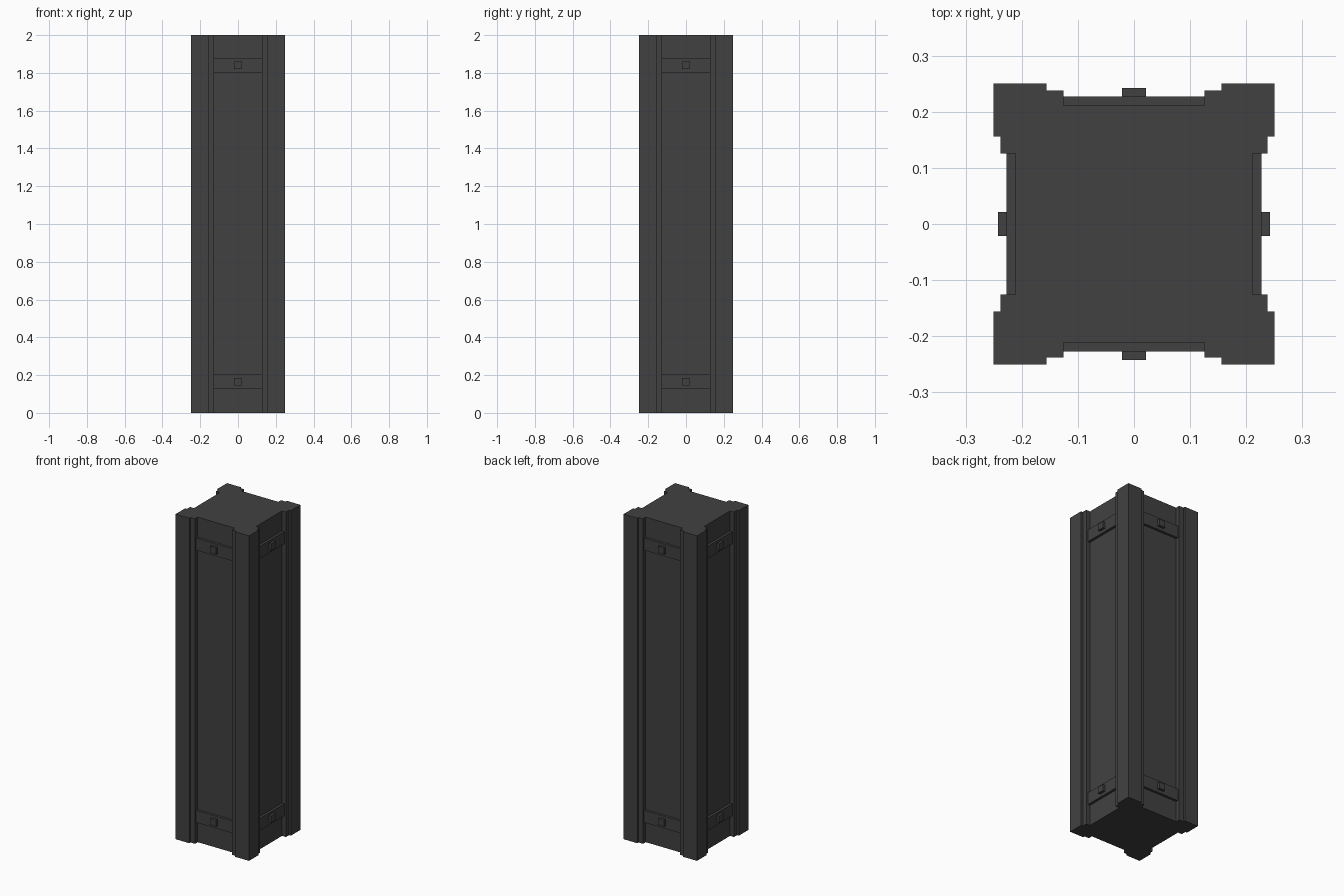
import bpy, bmesh, math
from mathutils import Matrix, Vector

cube = bpy.data.objects.get("Cube")
if cube:
    bpy.data.objects.remove(cube, do_unlink=True)

# Single dark grey material
dark = bpy.data.materials.new("dark grey")
dark.use_nodes = True
colour = (0.053, 0.053, 0.053, 1)
dark.diffuse_color = colour
dark.node_tree.nodes["Principled BSDF"].inputs["Base Color"].default_value = colour

HEIGHT = 2.0
CORE = 0.2115  # distance from the axis to the recessed panels


def finish(name, bm):
    bmesh.ops.recalc_face_normals(bm, faces=bm.faces)
    mesh = bpy.data.meshes.new(name)
    bm.to_mesh(mesh)
    bm.free()
    mesh.materials.append(dark)
    obj = bpy.data.objects.new(name, mesh)
    bpy.context.collection.objects.link(obj)
    return obj


def box(name, lo, hi, turn):
    lo, hi = Vector(lo), Vector(hi)
    bm = bmesh.new()
    bmesh.ops.create_cube(bm, size=1, matrix=turn @ Matrix.Translation((lo + hi) / 2)
                          @ Matrix.Diagonal((*(hi - lo), 1)))
    return finish(name, bm)


# Pillar: one stepped corner, turned four times and extruded
corner = [(CORE, 0.126), (0.238, 0.126), (0.238, 0.156), (0.25, 0.156), (0.25, 0.25),
          (0.156, 0.25), (0.156, 0.238), (0.126, 0.238), (0.126, CORE)]
bm = bmesh.new()
outline = []
for i in range(4):
    turn = Matrix.Rotation(i * math.pi / 2, 4, 'Z')
    outline += [bm.verts.new(turn @ Vector((x, y, 0))) for x, y in corner]
base = bm.faces.new(outline)
top = bmesh.ops.extrude_face_region(bm, geom=[base], use_keep_orig=True)
bmesh.ops.translate(bm, vec=(0, 0, HEIGHT),
                    verts=[v for v in top["geom"] if isinstance(v, bmesh.types.BMVert)])
finish("pillar", bm)

# Cross bands with a square stud, near both ends of every side
for i, side in enumerate(("front", "left", "back", "right")):
    turn = Matrix.Rotation(i * math.pi / 2, 4, 'Z')
    for level, z in (("lower", 0.165), ("upper", HEIGHT - 0.16)):
        box(f"{side}_{level}_band", (-0.126, -0.227, z - 0.038),
            (0.126, -CORE + 0.01, z + 0.037), turn)
        box(f"{side}_{level}_stud", (-0.021, -0.242, z - 0.019),
            (0.021, -0.22, z + 0.021), turn)
